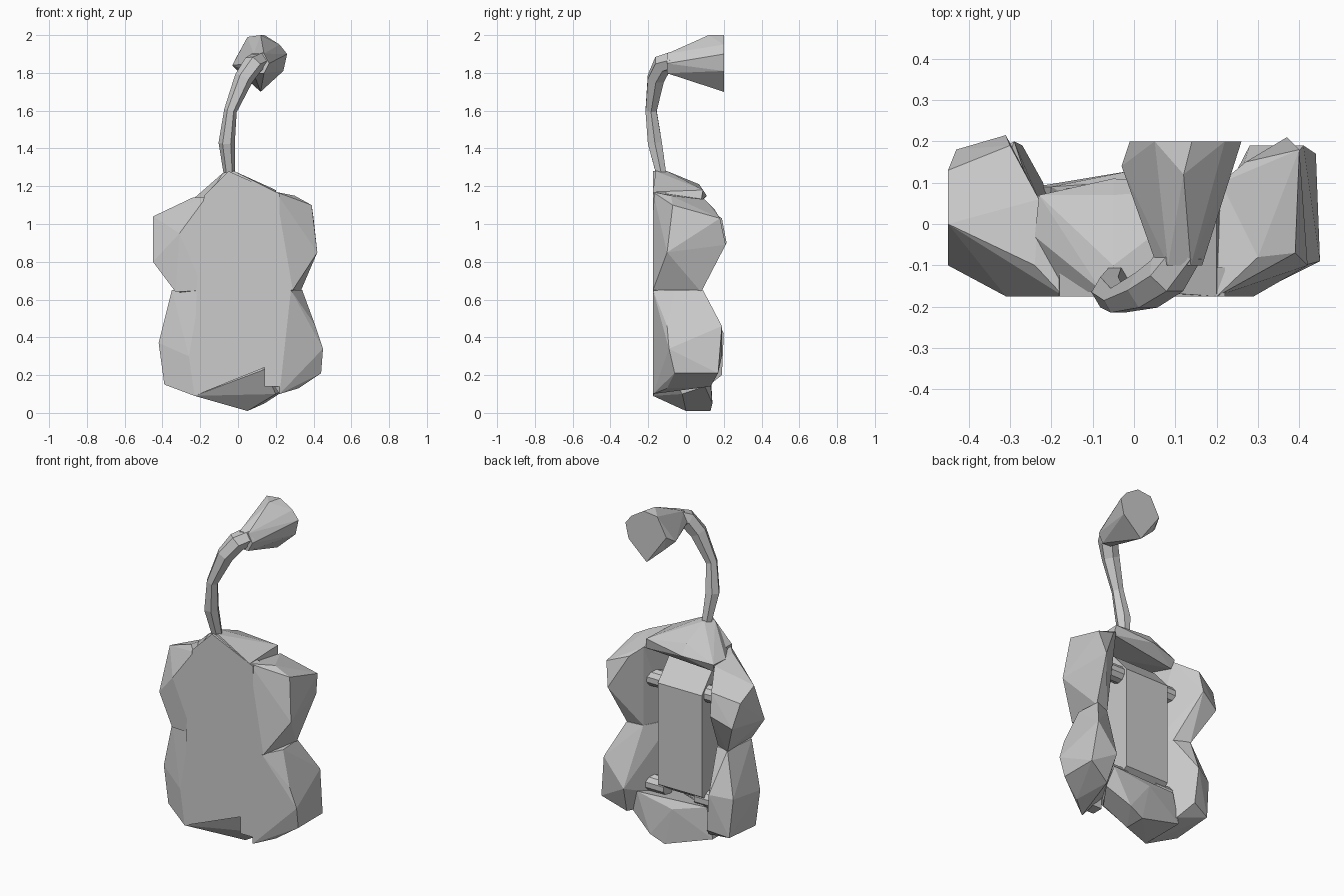
import bpy
import bmesh
import math
from mathutils import Vector

default = bpy.data.objects.get("Cube")
if default:
    bpy.data.objects.remove(default, do_unlink=True)

# One flat grey for the whole model
grey = bpy.data.materials.new("plain_grey")
grey.use_nodes = True
colour = (0.6, 0.6, 0.6, 1)
grey.diffuse_color = colour
grey.node_tree.nodes["Principled BSDF"].inputs["Base Color"].default_value = colour

FRONT = -0.175  # plane of the flat front


def finish(name, bm):
    """Turn a bmesh into a flat shaded object with outward normals."""
    bmesh.ops.recalc_face_normals(bm, faces=bm.faces[:])
    mesh = bpy.data.meshes.new(name)
    bm.to_mesh(mesh)
    bm.free()
    mesh.materials.append(grey)
    obj = bpy.data.objects.new(name, mesh)
    bpy.context.scene.collection.objects.link(obj)
    return obj


def faceted_solid(name, corners):
    """Closed convex rock-like solid around a few corner points."""
    bm = bmesh.new()
    for corner in corners:
        bm.verts.new(corner)
    result = bmesh.ops.convex_hull(bm, input=bm.verts[:])
    loose = [v for v in result["geom_interior"] if isinstance(v, bmesh.types.BMVert)]
    if loose:
        bmesh.ops.delete(bm, geom=loose, context="VERTS")
    bmesh.ops.dissolve_limit(bm, angle_limit=math.radians(2),
                             verts=bm.verts[:], edges=bm.edges[:])
    return finish(name, bm)


def extruded_outline(name, outline, place, offset):
    """Flat outline, positioned by place(a, b), pushed along offset."""
    bm = bmesh.new()
    face = bm.faces.new([bm.verts.new(place(a, b)) for a, b in outline])
    result = bmesh.ops.extrude_face_region(bm, geom=[face], use_keep_orig=True)
    moved = [v for v in result["geom"] if isinstance(v, bmesh.types.BMVert)]
    bmesh.ops.translate(bm, verts=moved, vec=offset)
    return finish(name, bm)


def tube(name, path, sides):
    """Faceted tube through (x, y, z, radius) stations."""
    bm = bmesh.new()
    centres = [Vector(p[:3]) for p in path]
    rings = []
    for i, centre in enumerate(centres):
        before = centres[max(i - 1, 0)]
        after = centres[min(i + 1, len(centres) - 1)]
        direction = (after - before).normalized()
        across = Vector((0, 1, 0)).cross(direction).normalized()
        other = direction.cross(across)
        ring = []
        for k in range(sides):
            angle = math.tau * k / sides
            reach = across * math.cos(angle) + other * math.sin(angle)
            ring.append(bm.verts.new(centre + reach * path[i][3]))
        rings.append(ring)
    for low, high in zip(rings, rings[1:]):
        for k in range(sides):
            n = (k + 1) % sides
            bm.faces.new((low[k], low[n], high[n], high[k]))
    bm.faces.new(rings[0])
    bm.faces.new(rings[-1])
    return finish(name, bm)


# Flat front plate with a stepped lower edge and a peak under the hose
extruded_outline(
    "front_plate",
    [(-.23, .09), (.14, .24), (.14, .14), (.22, .14), (.22, 1.16),
     (-.05, 1.28), (-.18, 1.15), (-.22, .65)],
    lambda x, z: (x, FRONT, z), (0, .07, 0))

# Central block, seen from behind, with a sloping top and bottom
extruded_outline(
    "central_block",
    [(FRONT + .01, .26), (-.02, .26), (.087, .33), (.087, .935), (-.02, 1.06),
     (FRONT + .01, 1.06)],
    lambda y, z: (-.165, y, z), (.29, 0, 0))

# Padded lobes, two on each side, leaning in towards the block
faceted_solid("upper_left_lobe", [
    (.2, FRONT, 1.17), (.17, FRONT, .64), (.29, FRONT, .65), (.25, FRONT, .87),
    (.39, -.07, 1.1), (.3, -.08, 1.15), (.42, -.1, .85), (.33, .08, .64),
    (.24, .06, .64), (.4, .18, 1.03), (.37, .21, .89), (.27, .15, 1.08),
    (.21, .1, 1.13), (.15, -.06, 1.08), (.15, -.08, .63)])
faceted_solid("upper_right_lobe", [
    (-.17, FRONT, 1.14), (-.18, FRONT, .65), (-.31, FRONT, .95),
    (-.33, -.15, .64), (-.24, -.1, 1.14), (-.45, -.1, .8), (-.45, 0, 1.04),
    (-.45, .13, .98), (-.43, .18, .84), (-.31, .215, .9), (-.3, .19, 1.03),
    (-.33, .08, .64), (-.23, .06, 1.12), (-.24, .04, .64), (-.17, -.08, .63)])
faceted_solid("lower_left_lobe", [
    (.2, FRONT, .65), (.22, FRONT, .1), (.28, FRONT, .65), (.32, -.1, .13),
    (.34, -.06, .65), (.41, -.1, .46), (.45, -.09, .34), (.44, -.06, .21),
    (.44, .17, .21), (.41, .19, .46), (.33, .09, .65), (.28, .19, .3),
    (.3, .13, .14), (.24, .06, .64), (.14, -.08, .65), (.15, -.08, .2)])
faceted_solid("lower_right_lobe", [
    (-.2, FRONT, .65), (-.23, FRONT, .09), (-.26, FRONT, .3), (-.35, -.12, .65),
    (-.42, -.1, .37), (-.39, -.1, .15), (-.41, .14, .4), (-.39, .15, .17),
    (-.27, .19, .2), (-.29, .2, .42), (-.33, .08, .65), (-.24, .05, .64),
    (-.22, .1, .13), (-.17, -.08, .65)])

# Cap across the top, rising to the foot of the hose
faceted_solid("top_cap", [
    (-.17, FRONT, 1.12), (.2, FRONT, 1.12), (.2, FRONT, 1.17),
    (-.08, -.16, 1.27), (-.02, -.16, 1.28), (-.05, -.1, 1.28),
    (-.05, .07, 1.21), (.2, .09, 1.18), (.21, .08, 1.12), (-.05, .11, 1.15),
    (-.23, .07, 1.13), (-.24, -.03, 1.13), (-.22, .05, 1.08)])

# Wedge closing the underside
faceted_solid("bottom_wedge", [
    (-.23, FRONT, .09), (.14, -.1, .23), (.2, -.02, .1), (.05, .0, .01),
    (.05, .13, .01), (.14, .14, .05), (.28, .1, .14), (.24, .12, .27),
    (0, .13, .23), (-.2, .09, .28), (-.24, .09, .1)])

# Round pegs joining the block to the lobes
for level, height in (("upper", .925), ("lower", .295)):
    for side, sign in (("left", 1), ("right", -1)):
        tube(f"{level}_{side}_peg",
             [(sign * .1, .02, height, .05), (sign * .24, .02, height, .05),
              (sign * .28, .02, height, .022)], 10)

# Bent hose
tube("hose", [
    (-.045, -.13, 1.26, .03), (-.06, -.165, 1.43, .043),
    (-.04, -.185, 1.6, .034), (.03, -.16, 1.77, .05),
    (.08, -.125, 1.845, .054), (.12, -.06, 1.87, .05)], 6)

# Flared nozzle: a small collar widening to a flat back face
collar = [(.11 + .055 * math.cos(a), -.1, 1.85 + .06 * math.sin(a))
          for a in (math.tau * k / 6 for k in range(6))]
mouth = [(-.01, .2, 1.88), (-.03, .14, 1.84), (.05, .2, 1.99), (.12, .12, 2.0),
         (.14, .2, 2.0), (.22, .2, 1.95), (.26, .2, 1.9), (.24, .2, 1.81),
         (.12, .2, 1.7), (.02, .18, 1.79)]
faceted_solid("nozzle", collar + mouth)
